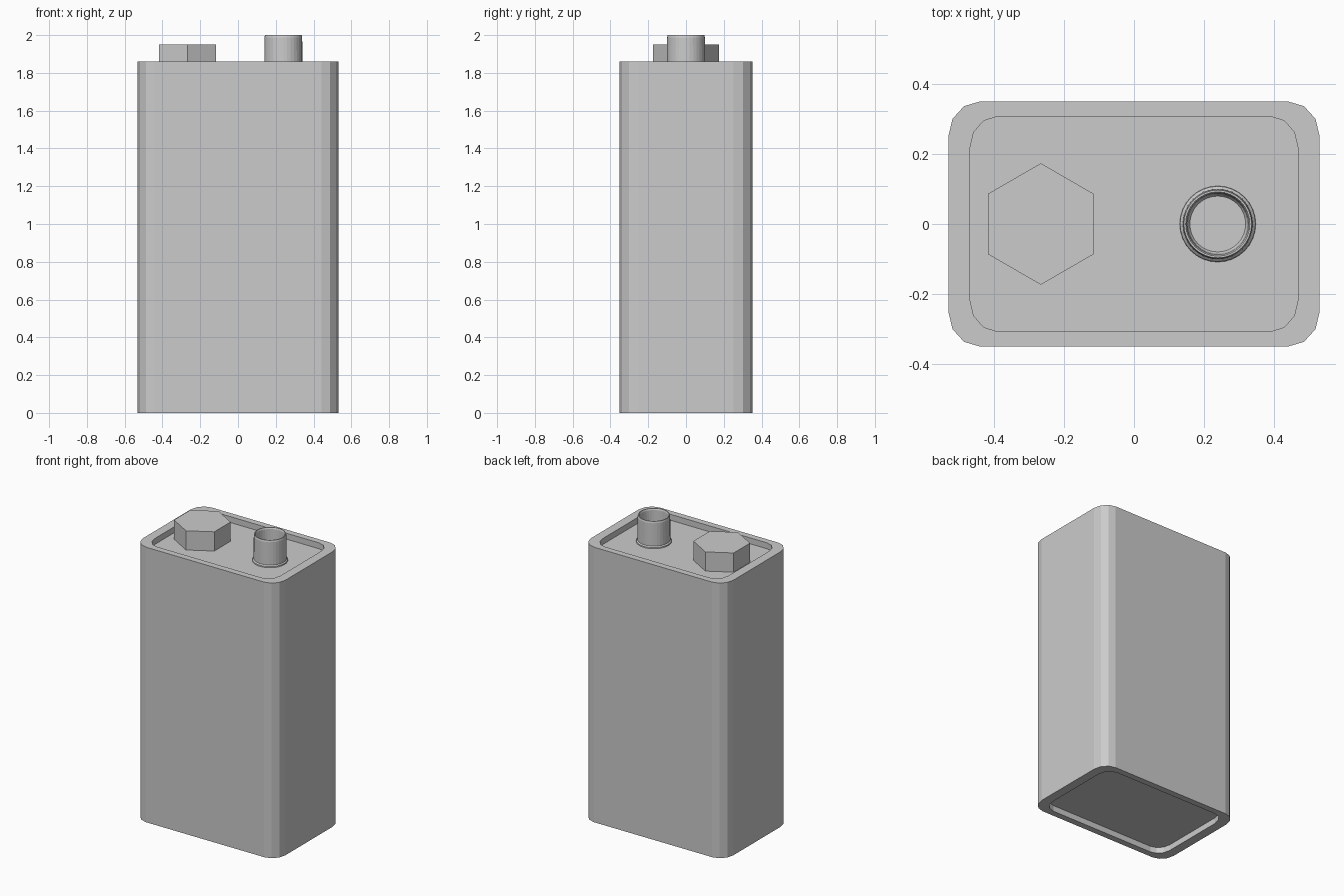
import bpy, bmesh
from math import sin, cos, pi, radians

if "Cube" in bpy.data.objects:
    bpy.data.objects.remove(bpy.data.objects["Cube"])

FLOOR = 1.82   # level of the recessed top panel


def loft(name, rings, cap_start=True, cap_end=True):
    """Skin a stack of equal-length point rings into one object."""
    bm = bmesh.new()
    loops = [[bm.verts.new(p) for p in ring] for ring in rings]
    n = len(loops[0])
    for a, b in zip(loops, loops[1:]):
        for i in range(n):
            j = (i + 1) % n
            bm.faces.new((a[i], a[j], b[j], b[i]))
    if cap_start:
        bm.faces.new(loops[0][::-1])
    if cap_end:
        bm.faces.new(loops[-1])
    bmesh.ops.recalc_face_normals(bm, faces=bm.faces)
    mesh = bpy.data.meshes.new(name)
    bm.to_mesh(mesh)
    bm.free()
    obj = bpy.data.objects.new(name, mesh)
    bpy.context.collection.objects.link(obj)
    return obj


def rounded_rect(hx, hy, rx, ry, z, steps=3):
    """Rounded rectangle ring with three facets per corner."""
    pts = []
    for k, (sx, sy) in enumerate([(1, 1), (-1, 1), (-1, -1), (1, -1)]):
        for s in range(steps + 1):
            a = k * pi / 2 + s * pi / 2 / steps
            pts.append((sx * (hx - rx) + rx * cos(a), sy * (hy - ry) + ry * sin(a), z))
    return pts


def circle(cx, r, z, n, start=0.0):
    return [(cx + r * cos(start + 2 * pi * i / n), r * sin(start + 2 * pi * i / n), z)
            for i in range(n)]


# Casing: outer shell with a shallow recess at both ends
outer = (0.532, 0.351, 0.09, 0.099)
inner = (0.47, 0.308, 0.079, 0.09)
loft("casing", [
    rounded_rect(*inner, 0.04),
    rounded_rect(*inner, 0.0),
    rounded_rect(*outer, 0.0),
    rounded_rect(*outer, 1.86),
    rounded_rect(*inner, 1.86),
    rounded_rect(*inner, FLOOR),
])

# Hexagonal terminal
loft("hex_terminal", [circle(-0.267, 0.174, z, 6, radians(30)) for z in (FLOOR, 1.95)])

# Round terminal: hollow cup with a small foot flange and softened rim
cup_profile = [(0.109, FLOOR), (0.108, 1.827), (0.101, 1.834), (0.1, 1.988),
               (0.097, 2.0), (0.092, 2.0), (0.088, 1.99), (0.085, 1.834), (0.08, 1.826)]
loft("round_terminal", [circle(0.24, r, z, 32) for r, z in cup_profile])
